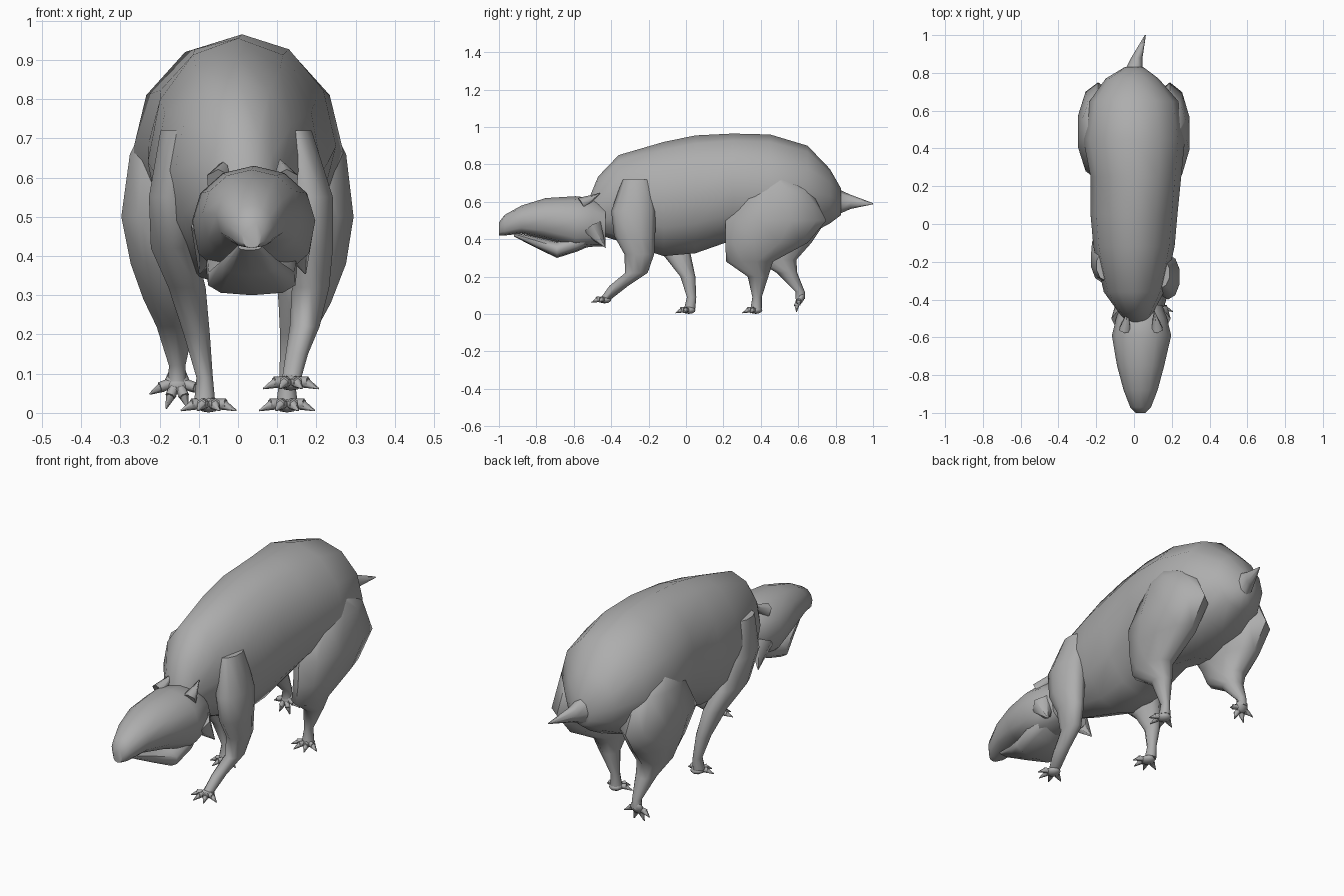
import bpy, bmesh
from math import sin, cos, pi, radians, copysign
from mathutils import Vector, Matrix

cube = bpy.data.objects.get("Cube")
if cube:
    bpy.data.objects.remove(cube, do_unlink=True)

# One plain hide colour
hide = bpy.data.materials.new("grey_hide")
hide.use_nodes = True
colour = (0.42, 0.42, 0.42, 1)
hide.diffuse_color = colour
hide.node_tree.nodes["Principled BSDF"].inputs["Base Color"].default_value = colour

parts = []


def finish(name, bm):
    """Turn a bmesh into a named object with the hide material."""
    bmesh.ops.recalc_face_normals(bm, faces=bm.faces)
    mesh = bpy.data.meshes.new(name)
    bm.to_mesh(mesh)
    bm.free()
    mesh.materials.append(hide)
    obj = bpy.data.objects.new(name, mesh)
    bpy.context.scene.collection.objects.link(obj)
    parts.append(obj)
    return obj


def loft(name, rings, upright=False, sides=12, boxy=1.0):
    """Skin a row of oval rings.

    Lengthwise rings are (y, x, z, half width, half height).
    Upright rings are (z, x, y, half width, half depth).
    A boxy value below one squares off the lower half.
    """
    bm = bmesh.new()
    loops = []
    for along, x, other, wide, deep in rings:
        loop = []
        for i in range(sides):
            a = 2 * pi * i / sides + pi / 2
            c, s = cos(a), sin(a)
            if s < -0.01:
                c = copysign(abs(c) ** boxy, c)
                s = -abs(s) ** boxy
            u, v = x + wide * c, other + deep * s
            loop.append(bm.verts.new((u, v, along) if upright else (u, along, v)))
        loops.append(loop)
    for lower, upper in zip(loops, loops[1:]):
        for i in range(sides):
            j = (i + 1) % sides
            bm.faces.new((lower[i], lower[j], upper[j], upper[i]))
    bm.faces.new(loops[0])
    bm.faces.new(loops[-1])
    return finish(name, bm)


def spike(bm, start, tip, radius, end=0.002, sides=6):
    """Add a tapered cone running from start to tip."""
    start, tip = Vector(start), Vector(tip)
    line = tip - start
    turn = line.to_track_quat("Z", "Y").to_matrix().to_4x4()
    bmesh.ops.create_cone(bm, cap_ends=True, segments=sides,
                          radius1=radius, radius2=end, depth=line.length,
                          matrix=Matrix.Translation((start + tip) / 2) @ turn)


def foot(name, place, pitch=0):
    """A flattened pad with four fanned, clawed toes."""
    bm = bmesh.new()
    pose = Matrix.Translation(place) @ Matrix.Rotation(radians(pitch), 4, "X")
    bmesh.ops.create_uvsphere(bm, u_segments=8, v_segments=6, radius=1,
                              matrix=pose @ Matrix.Diagonal((0.033, 0.036, 0.02, 1)))
    for angle in (-68, -22, 22, 68):
        a = radians(angle)
        way = Vector((sin(a), -cos(a), 0))
        knuckle = way * 0.048 + Vector((0, 0, 0.003))
        claw = way * 0.076 - Vector((0, 0, 0.015))
        spike(bm, pose @ (way * 0.01), pose @ knuckle, 0.015, 0.013)
        spike(bm, pose @ (way * 0.04), pose @ claw, 0.014)
    finish(name, bm)


# Trunk, from neck to rump
loft("body", [
    (-.53, .02, .52, .05, .07),
    (-.47, .01, .58, .09, .155),
    (-.36, 0, .62, .16, .23),
    (-.12, 0, .615, .215, .305),
    (.05, 0, .64, .23, .315),
    (.25, .01, .68, .24, .285),
    (.45, 0, .66, .27, .3),
    (.65, 0, .66, .235, .24),
    (.77, -.01, .63, .14, .145),
    (.83, 0, .6, .05, .07),
])

# Short tapering tail
loft("tail", [
    (.76, -.01, .6, .1, .12),
    (.82, 0, .6, .045, .065),
    (.88, .015, .6, .03, .038),
    (1, .06, .59, .003, .003),
], sides=8)

# Head with a hooked snout, slightly off the centre line
loft("head", [
    (-1, .035, .455, .025, .035),
    (-.97, .035, .475, .055, .055),
    (-.88, .035, .505, .09, .075),
    (-.75, .035, .51, .125, .11),
    (-.59, .04, .49, .157, .14),
    (-.5, .04, .49, .135, .13),
    (-.43, .04, .47, .11, .11),
], boxy=.75)

# Lower jaw
loft("lower_jaw", [
    (-.92, .03, .425, .03, .01),
    (-.8, .03, .383, .07, .03),
    (-.69, .035, .345, .115, .045),
    (-.58, .035, .385, .12, .05),
    (-.5, .035, .43, .1, .06),
], sides=10, boxy=.7)

# Ears and cheek flaps on both sides of the head
for side, label in ((1, "left"), (-1, "right")):
    middle = Vector((.037, 0, 0))
    for part, start, tip, size in (
            ("ear", (.085, -.56, .59), (.07, -.46, .645), .035),
            ("cheek", (.1, -.5, .46), (.135, -.43, .355), .06)):
        bm = bmesh.new()
        flip = Vector((side, 1, 1))
        spike(bm, middle + Vector(start) * flip, middle + Vector(tip) * flip, size)
        finish(label + "_" + part, bm)

# Legs in mid stride
legs = {
    "left_front": [
        (.72, .14, -.26, .05, .08),
        (.55, .18, -.28, .065, .12),
        (.42, .185, -.275, .06, .11),
        (.32, .185, -.25, .05, .08),
        (.22, .17, -.265, .04, .06),
        (.15, .15, -.36, .03, .05),
        (.08, .135, -.43, .025, .03),
    ],
    "right_front": [
        (.72, -.15, -.22, .05, .08),
        (.55, -.17, -.19, .06, .12),
        (.42, -.165, -.13, .06, .11),
        (.32, -.13, -.05, .05, .075),
        (.2, -.105, .01, .035, .04),
        (.09, -.085, .03, .022, .025),
        (.03, -.085, .02, .028, .03),
    ],
    "left_hind": [
        (.75, .19, .47, .04, .05),
        (.66, .19, .5, .09, .17),
        (.5, .19, .48, .11, .27),
        (.38, .185, .43, .095, .22),
        (.28, .17, .34, .07, .125),
        (.2, .15, .385, .045, .055),
        (.09, .125, .38, .02, .025),
        (.03, .125, .375, .028, .03),
    ],
    "right_hind": [
        (.75, -.19, .48, .04, .05),
        (.66, -.19, .5, .09, .17),
        (.5, -.19, .49, .113, .26),
        (.38, -.185, .49, .093, .18),
        (.29, -.17, .48, .075, .11),
        (.22, -.16, .54, .05, .055),
        (.12, -.155, .61, .022, .025),
        (.08, -.155, .61, .025, .025),
    ],
}
for label, rings in legs.items():
    loft(label + "_leg", rings, upright=True, sides=10)

# Feet; the trailing hind foot tips down as it lifts
foot("left_front_foot", (.135, -.435, .077))
foot("right_front_foot", (-.075, .015, .021))
foot("left_hind_foot", (.125, .372, .021))
foot("right_hind_foot", (-.155, .61, .08), 62)

# Smooth hide, keeping the hard creases
bpy.ops.object.select_all(action="DESELECT")
for obj in parts:
    obj.select_set(True)
bpy.context.view_layer.objects.active = parts[0]
bpy.ops.object.shade_smooth_by_angle(angle=radians(60))
